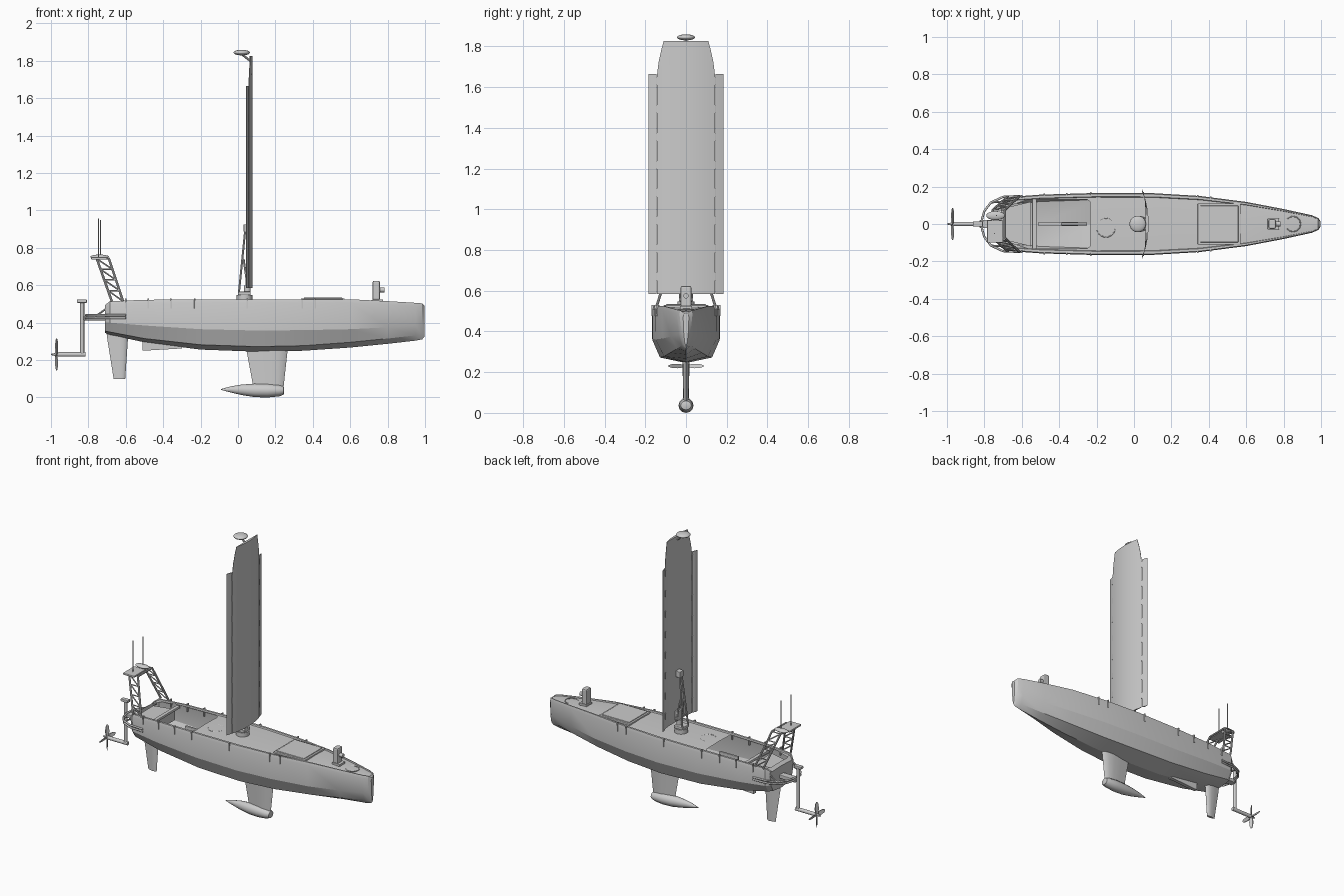
import bpy, bmesh
from math import sin, cos, pi, radians
from mathutils import Vector, Matrix

if "Cube" in bpy.data.objects:
    bpy.data.objects.remove(bpy.data.objects["Cube"])


def finish(name, bm, smooth=None):
    bmesh.ops.recalc_face_normals(bm, faces=bm.faces)
    me = bpy.data.meshes.new(name)
    bm.to_mesh(me)
    bm.free()
    ob = bpy.data.objects.new(name, me)
    bpy.context.collection.objects.link(ob)
    if smooth:
        bpy.ops.object.select_all(action='DESELECT')
        ob.select_set(True)
        bpy.context.view_layer.objects.active = ob
        bpy.ops.object.shade_smooth_by_angle(angle=radians(smooth))
    return ob


def loft(name, rings, smooth=None):
    """Skin a list of closed rings and cap both ends."""
    bm = bmesh.new()
    vs = [[bm.verts.new(p) for p in r] for r in rings]
    n = len(vs[0])
    for a, b in zip(vs, vs[1:]):
        for i in range(n):
            bm.faces.new((a[i], a[(i + 1) % n], b[(i + 1) % n], b[i]))
    bm.faces.new(vs[0])
    bm.faces.new(vs[-1])
    return finish(name, bm, smooth)


def box(name, x, y, z, bevel=0):
    bm = bmesh.new()
    bmesh.ops.create_cube(bm, size=1)
    for v in bm.verts:
        v.co = [sum(r) / 2 + c * (r[1] - r[0]) for c, r in zip(v.co, (x, y, z))]
    if bevel:
        bmesh.ops.bevel(bm, geom=bm.edges[:], offset=bevel, segments=2, affect='EDGES', profile=0.5)
    return finish(name, bm)


def prism(name, outline, z0, z1):
    return loft(name, [[(x, y, z) for x, y in outline] for z in (z0, z1)])


def rods(name, pairs, r, seg=8, r2=None):
    """Straight round bars joined into one object."""
    bm = bmesh.new()
    for p, q in pairs:
        p, q = Vector(p), Vector(q)
        d = q - p
        m = Matrix.Translation((p + q) / 2) @ d.to_track_quat('Z', 'Y').to_matrix().to_4x4()
        bmesh.ops.create_cone(bm, cap_ends=True, segments=seg, radius1=r,
                              radius2=r if r2 is None else r2, depth=d.length, matrix=m)
    return finish(name, bm, 40)


def ellipsoid(name, c, s):
    bm = bmesh.new()
    bmesh.ops.create_uvsphere(bm, u_segments=24, v_segments=12, radius=1,
                              matrix=Matrix.Translation(c) @ Matrix.Diagonal((*s, 1)))
    return finish(name, bm, 60)


def pipe(name, pts, r, cyclic=False):
    cu = bpy.data.curves.new(name, 'CURVE')
    cu.dimensions = '3D'
    cu.bevel_depth, cu.bevel_resolution, cu.use_fill_caps = r, 2, True
    sp = cu.splines.new('POLY')
    sp.points.add(len(pts) - 1)
    for p, co in zip(sp.points, pts):
        p.co = (*co, 1)
    sp.use_cyclic_u = cyclic
    ob = bpy.data.objects.new(name, cu)
    bpy.context.collection.objects.link(ob)


# Hull: x, sheer half width / z, upper chine hw / z, lower chine hw / z, keel z
stations = [
    (-0.71, .125, .495, .115, .40, .09, .355, .345),
    (-0.685, .143, .515, .14, .40, .105, .35, .335),
    (-0.5, .157, .522, .157, .385, .12, .315, .295),
    (-0.2, .166, .525, .166, .365, .13, .282, .256),
    (0.1, .165, .525, .165, .358, .128, .272, .245),
    (0.35, .150, .525, .148, .36, .108, .277, .25),
    (0.6, .118, .525, .114, .365, .078, .295, .267),
    (0.8, .08, .515, .073, .375, .045, .315, .287),
    (0.95, .047, .506, .036, .385, .02, .332, .304),
    (0.985, .032, .503, .022, .39, .012, .335, .311),
    (0.998, .014, .49, .012, .40, .006, .345, .325)]
rings = []
for x, w, zs, w1, z1, w2, z2, zk in stations:
    half = [(w2, z2), (w1, z1), (w, zs - .018), (w - .005, zs), (w * .9 - .003, zs), (w * .88 - .003, zs - .008)]
    rings.append([(x, 0, zk)] + [(x, y, z) for y, z in half] + [(x, 0, zs - .004)]
                 + [(x, -y, z) for y, z in half[::-1]])
hull = loft("hull", rings, 20)

# Cockpit recess cut in the deck
well = [(-.69, -.09), (-.56, -.132), (-.25, -.132), (-.235, -.118),
        (-.235, .118), (-.25, .132), (-.56, .132), (-.69, .09)]
cutter = prism("cockpit_cutter", well, .415, .6)
cutter.hide_render = True
mod = hull.modifiers.new("cockpit", 'BOOLEAN')
mod.operation, mod.solver, mod.object = 'DIFFERENCE', 'EXACT', cutter
bpy.ops.object.select_all(action='DESELECT')
hull.select_set(True)
bpy.context.view_layer.objects.active = hull
bpy.ops.object.modifier_apply(modifier=mod.name)
bpy.data.objects.remove(cutter)

# Cockpit fittings
prism("stern_locker", [(-.688, -.086), (-.55, -.12), (-.55, .12), (-.688, .086)], .414, .485)
box("cockpit_crossbar", (-.545, -.52), (-.131, .131), (.495, .512), .004)
box("cockpit_rib", (-.39, -.25), (-.007, .007), (.414, .465), .003)

# Deck hatch with rim, deck rings and cleats
box("hatch_rim", (.34, .57), (-.11, .11), (.515, .529), .004)
box("hatch_lid", (.352, .558), (-.098, .098), (.52, .534), .004)
for i, (x, y, r) in enumerate([(-.15, -.02, .05), (.85, 0, .04)]):
    pipe(f"deck_ring_{i}", [(x + r * cos(a * pi / 12), y + r * sin(a * pi / 12), .518 if x < 0 else .506)
                            for a in range(24)], .003, True)
for s in (-1, 1):
    for i, (x, w) in enumerate([(-.6, .151), (-.48, .158), (-.36, .162), (-.23, .166), (.05, .166), (.34, .151), (.41, .143)]):
        y = sorted((s * (w - .012), s * (w + .004)))
        box(f"gunwale_cleat_{i}_{s}", (x - .004, x + .004), y, (.475, .53), .001)

# Bow camera
box("camera_foot", (.715, .775), (-.03, .03), (.51, .525), .003)
box("camera_body", (.72, .758), (-.026, .026), (.52, .624), .008)
rods("camera_lens", [((.755, 0, .575), (.782, 0, .575))], .013, 16)


# Foils: list of z, x back, x front, half thickness
def foil(name, levels):
    shape = [(0, 0), (.3, .55), (.6, 1), (.8, .9), (.94, .5), (1, 0)]
    pts = shape + [(u, -t) for u, t in shape[-2:0:-1]]
    return loft(name, [[(a + u * (b - a), t * h, z) for u, t in pts] for z, a, b, h in levels], 35)


foil("keel_fin", [(.27, .042, .267, .018), (.05, .083, .243, .013)])
foil("rudder", [(.37, -.705, -.585, .014), (.32, -.70, -.588, .014), (.10, -.665, -.603, .009)])
rods("rudder_stock", [((-.64, 0, .32), (-.64, 0, .42))], .012, 12)
loft("skeg", [[(-.51, s * .012, .25), (-.51, s * .012, .31), (-.30, s * .012, .29), (-.30, s * .012, .262)] for s in (-1, 1)])

# Keel bulb
bulb = [(-.092, .043, .002, .002), (-.04, .043, .013, .016), (.02, .041, .024, .028), (.09, .038, .034, .036),
        (.16, .037, .037, .037), (.22, .037, .034, .031), (.244, .037, .026, .022), (.247, .037, .012, .01)]
loft("keel_bulb", [[(x, w * cos(a * pi / 6), z + h * sin(a * pi / 6)) for a in range(12)] for x, z, w, h in bulb], 35)


# Wing sail: curved main panel with a flap on each side
def sail_ring(z, y0, y1, t):
    n = 12
    ys = [y0 + (y1 - y0) * i / n for i in range(n + 1)]
    fat = [.002 + t * sin(pi * i / n) for i in range(n + 1)]
    return ([(.078 - y * y, y, z) for y in ys]
            + [(.078 - y * y - f, y, z) for y, f in zip(ys[::-1], fat[::-1])])


loft("sail_panel", [sail_ring(z, -w, w, .014) for z, w in
                    [(.585, .142), (1.66, .142), (1.72, .135), (1.78, .122), (1.825, .11)]], 35)
for s in (-1, 1):
    y0, y1 = sorted((s * .145, s * .184))
    loft(f"sail_flap_{s}", [sail_ring(z, y0, y1, .004) for z in (.585, 1.665)], 35)
    rods(f"flap_hinges_{s}", [((.054, s * .1435, .65 + .137 * i), (.054, s * .1435, .69 + .137 * i))
                              for i in range(8)], .005)

# Masthead sensor
rods("masthead_arm", [((.065, 0, 1.80), (.02, 0, 1.835))], .006)
ellipsoid("masthead_dome", (.02, 0, 1.844), (.044, .044, .015))

# Mast foot and A-frame support
rods("mast_foot", [((.035, 0, .515), (.035, 0, .548))], .042, 24)
rods("mast_pivot", [((.05, 0, .54), (.05, 0, .60))], .018, 16)
box("mast_yoke", (.0, .068), (-.035, .035), (.548, .566), .004)
frame = [((.005, s * .03, .56), (.04, s * .008, .91)) for s in (-1, 1)]
frame += [((.05, s * .03, .60), (.03, s * .018, .74)) for s in (-1, 1)]
frame += [((.013, -.025, .64), (.013, .025, .64)), ((.028, -.016, .79), (.028, .016, .79))]
rods("mast_brace", frame, .0055)
box("mast_bracket", (.03, .066), (-.02, .02), (.885, .925), .003)
box("sail_drive_box", (.04, .066), (-.03, .03), (.60, .66), .004)

# Stern arch: two lattice legs meeting a top platform
bars = []
for s in (-1, 1):
    front = [Vector((-.615, s * .147, .515)), Vector((-.69, s * .075, .742))]
    back = [Vector((-.675, s * .147, .515)), Vector((-.755, s * .075, .742))]
    rods(f"arch_leg_{s}", [front, back], .0065)
    for i in range(4):
        a, b = i / 4, (i + 1) / 4
        p, q = front[0].lerp(front[1], a), back[0].lerp(back[1], b)
        bars += [(p, q), (q, front[0].lerp(front[1], b))]
rods("arch_lattice", bars, .004, 6)
rods("arch_top_rails", [((x, -.077, .742), (x, .077, .742)) for x in (-.69, -.755)], .0065)
box("arch_platform", (-.785, -.70), (-.10, .02), (.738, .75), .003)
ellipsoid("satellite_dome", (-.74, .045, .752), (.05, .024, .012))
rods("antennas", [((-.745, -.05, .745), (-.745, -.05, .957)), ((-.735, .045, .745), (-.735, .045, .95))], .003, 6)

# Stern guard ring around the motor mount
arc = [(-.60, .15), (-.70, .145), (-.765, .115), (-.80, .07), (-.813, .025)]
arc += [(x, -y) for x, y in arc[::-1]]
for i, z in enumerate((.425, .44)):
    pipe(f"stern_guard_{i}", [(x, y, z) for x, y in arc], .006)
rods("guard_stays", [((-.765, s * .115, .432), (-.69, s * .12, .485)) for s in (-1, 1)], .005)
box("motor_mount", (-.825, -.69), (-.022, .022), (.412, .436), .004)

# Outboard motor: post, handle cap, pod and four-bladed propeller
rods("motor_post", [((-.833, 0, .23), (-.833, 0, .515))], .011, 12)
box("motor_cap", (-.862, -.808), (-.014, .014), (.506, .524), .004)
rods("motor_pod", [((-.96, 0, .23), (-.815, 0, .23))], .012, 16)
rods("propeller_hub", [((-.955, 0, .23), (-1.0, 0, .23))], .012, 16, .003)
for i in range(4):
    rot = Matrix.Translation((-.97, 0, .23)) @ Matrix.Rotation(i * pi / 2, 4, 'X')
    levels = [(.005, .004, .006), (.04, .003, .011), (.07, .002, .009), (.085, .001, .004)]
    loft(f"propeller_blade_{i}", [[rot @ Vector((a * h + b * w * .5, b * w, z)) for a, b in
                                   ((-1, -1), (1, -1), (1, 1), (-1, 1))] for z, h, w in levels])
